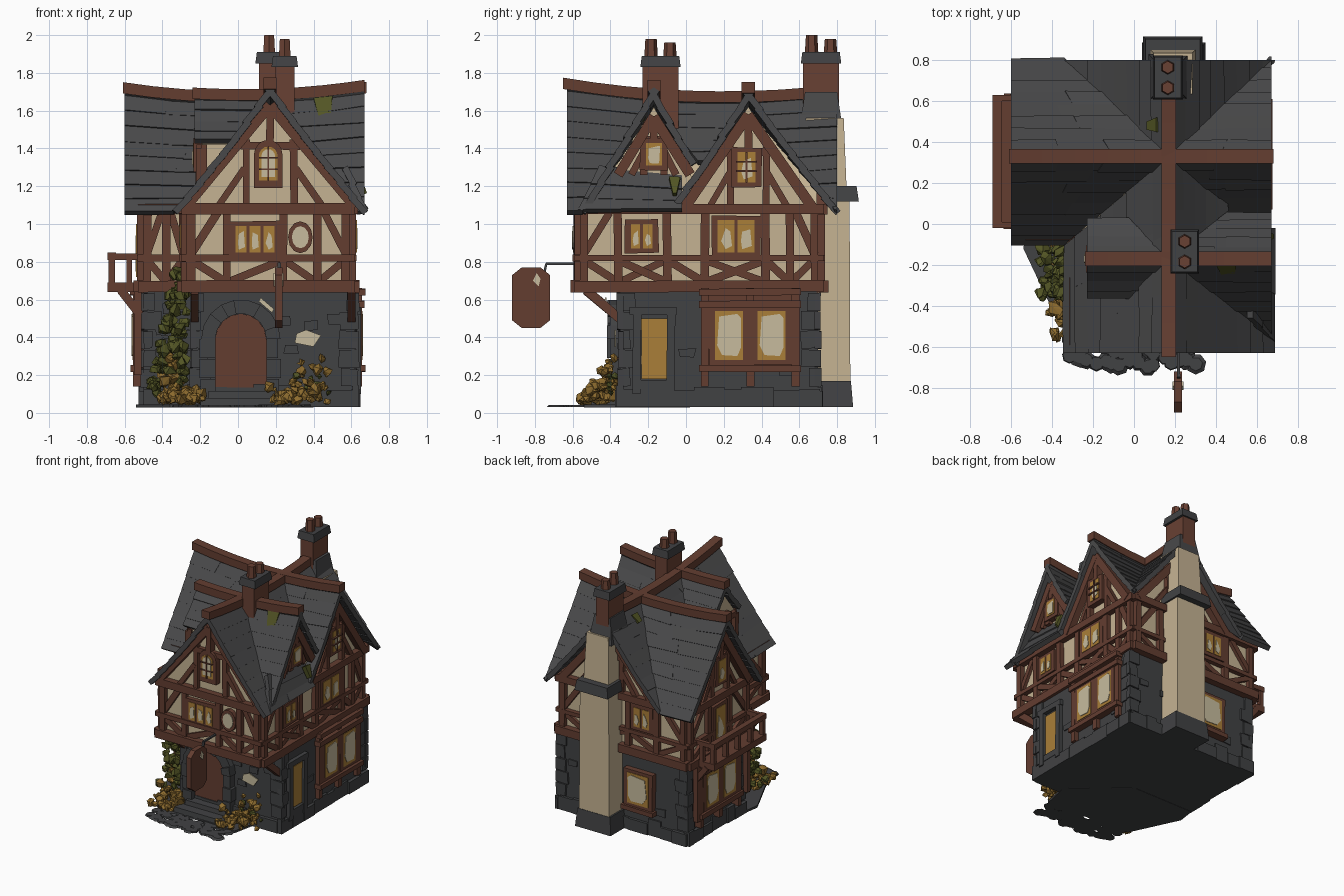
import bpy, bmesh, math, random
from mathutils import Vector, Matrix

if "Cube" in bpy.data.objects:
    bpy.data.objects.remove(bpy.data.objects["Cube"])
random.seed(7)
R = random.uniform

def mat(name, r, g, b):
    m = bpy.data.materials.new(name)
    m.diffuse_color = (r, g, b, 1)
    m.use_nodes = True
    m.node_tree.nodes["Principled BSDF"].inputs["Base Color"].default_value = m.diffuse_color
    return m
SLATE = mat('slate', .066, .066, .068)
STONE = mat('stone', .053, .054, .057)
WOOD = mat('timber', .125, .047, .03)
BRICK = mat('brick', .14, .052, .033)
PLASTER = mat('plaster', .56, .45, .29)
AMBER = mat('amber_glass', .4, .21, .04)
PALE = mat('pale_glass', .57, .5, .34)
GREEN = mat('leaf_green', .085, .09, .018)
DRY = mat('dry_leaf', .27, .15, .028)

parts = {}
def part(name, m):
    return parts.setdefault(name, (bmesh.new(), m))[0]

def solid(name, m, low, high):
    bm, n = part(name, m), len(low)
    v = [bm.verts.new(p) for p in list(low) + list(high)]
    bm.faces.new(v[:n]); bm.faces.new(v[n:])
    for i in range(n):
        j = (i + 1) % n
        bm.faces.new((v[i], v[j], v[n + j], v[n + i]))

def face(axis, pos, s=1):
    # maps wall coordinates (u, z, depth) into space
    return (lambda u, z, d: (u, pos + s * d, z)) if axis == 'y' else (lambda u, z, d: (pos + s * d, u, z))

def prism(name, m, f, pts, d0, d1):
    solid(name, m, [f(u, z, d0) for u, z in pts], [f(u, z, d1) for u, z in pts])

def rect(name, m, f, u0, u1, z0, z1, d0, d1, j=0):
    prism(name, m, f, [(u + R(-j, j), z + R(-j, j)) for u, z in ((u0, z0), (u1, z0), (u1, z1), (u0, z1))], d0, d1)

def box(name, m, x0, x1, y0, y1, z0, z1, t=0):
    solid(name, m, [(x0, y0, z0), (x1, y0, z0), (x1, y1, z0), (x0, y1, z0)],
          [(x0 + t, y0 + t, z1), (x1 - t, y0 + t, z1), (x1 - t, y1 - t, z1), (x0 + t, y1 - t, z1)])

def beam(f, a, b, w=.045, d0=-.01, d1=.03, name='timber_frame', m=WOOD):
    a, b = Vector(a), Vector(b)
    n = Vector((a.y - b.y, b.x - a.x)).normalized() * w / 2
    k, l = R(.85, 1.15), R(.85, 1.15)
    prism(name, m, f, [a + n * k, b + n * l, b - n * k, a - n * l], d0, d1 + R(0, .006))

def window(f, u0, u1, z0, z1, n=2, d=0, big=False):
    rect('window_frames', WOOD, f, u0 - .025, u1 + .025, z0 - .025, z1 + .025, d - .02, d + .035, .004)
    w = (u1 - u0) / n
    for i in range(n):
        a, b = u0 + i * w + .008, u0 + (i + 1) * w - .008
        rect('amber_panes', AMBER, f, a, b, z0, z1, d + .03, d + .039)
        k, h = b - a, z1 - z0
        if big:  # clear glass with amber corners
            prism('pale_panes', PALE, f, [(a + k * .25, z0 + h * .1), (a + k * .8, z0 + h * .08), (b - .012, z0 + h * .25), (b - .01, z1 - h * .15),
                  (a + k * .8, z1 - .016), (a + k * .15, z1 - .03), (a + .012, z0 + h * .3)], d + .036, d + .043)
        else:
            q = R(.25, .5)
            prism('pale_panes', PALE, f, [(a + k * q, z0 + h * .1), (b - k * .15, z0 + h * .2), (b - k * .25, z0 + h * R(.5, .85)),
                  (a + k * q, z0 + h * R(.55, .8)), (a + k * .2, z0 + h * .35)], d + .036, d + .043)

def timber(f, u0, u1, posts, cross=()):
    # sill, rail, plate, posts, braces below and struts at the corners
    for z, w, d in ((.67, .06, .05), (.82, .035, .035), (1.08, .055, .045)):
        beam(f, (u0 - .03, z), (u1 + .03, z), w, -.01, d)
    for u in posts:
        beam(f, (u, .67), (u, 1.09))
    for i, (a, b) in enumerate(zip(posts, posts[1:])):
        if i in cross or i % 2:
            beam(f, (a, .69), (b, .81), .04, 0, .02)
        if i in cross or not i % 2:
            beam(f, (a, .81), (b, .69), .04, 0, .024)
    for a, b in ((posts[0], posts[1]), (posts[-1], posts[-2])):
        beam(f, (a, .84), (a + (b - a) * .75, 1.06), .04, 0, .022)

def gable(f, c, h, zb=1.09, zt=1.6):
    for s in (-1, 1):
        beam(f, (c + s * h, zb), (c, zt), .055, -.01, .05)
        beam(f, (c + s * h * .62, zb), (c + s * h * .3, zb + (zt - zb) * .38), .035)
        beam(f, (c + s * h * .28, zb), (c + s * h * .28, zb + (zt - zb) * .66), .04)
    beam(f, (c - h * .35, zb + (zt - zb) * .6), (c + h * .35, zb + (zt - zb) * .6), .04)
    beam(f, (c, zb + (zt - zb) * .6), (c, zt), .04, -.01, .05)

# roof: overlapping slate courses with sagging ridges
def sag(x, y):
    return .12 * (x - .03) ** 2 + .1 * (y - .2) ** 2

def slope(r0, r1, e0, e1, rows=8, name='slate_roof', m=SLATE, lift=0):
    r0, r1, e0, e1 = map(Vector, (r0, r1, e0, e1))
    n = (r1 - r0).cross((e0 + e1) / 2 - r0).normalized()
    n = -n if n.z < 0 else n
    def P(u, t, up):
        p = r0.lerp(r1, u).lerp(e0.lerp(e1, u), t)
        p.z += sag(p.x, p.y) * (1 - t) - .015 * math.sin(math.pi * min(t, 1))
        return p + n * (up + lift)
    for i in range(rows):
        t0, t1 = i / rows, (i + 1.2) / rows if i < rows - 1 else 1.01
        k = max(1, int((r1 - r0).lerp(e1 - e0, t0).length / .25))
        cuts = [0] + [(q + R(-.25, .25)) / k for q in range(1, k)] + [1]
        for a, b in zip(cuts, cuts[1:]):
            g = R(.003, .012)
            top = [P(a, t0, 0), P(b, t0, 0), P(b, t1 + R(0, .015), g), P(a, t1 + R(0, .015), g)]
            solid(name, m, [p - n * .035 for p in top], top)

Z, E, X, YB, YA = 1.66, 1.08, .17, .33, -.17
slope((X, -.63, Z), (X, YB, Z), (-.33, -.63, E), (-.33, -.1, E))
slope((X, YB, Z), (X, .8, Z), (-.33, .78, E), (-.33, .8, E))
slope((X, -.63, Z), (X, YA, Z), (.67, -.63, E), (.67, -.54, E))
slope((X, YA, Z), (X, YB, Z), (.45, .06, 1.335), (.45, .1, 1.335), 5)
slope((X, YB, Z), (X, .8, Z), (.67, .78, E), (.67, .8, E))
for y in (-.09, .8):
    slope((-.6, YB, Z), (X, YB, Z), (-.6, y, E), (-.33, y, E))
slope((X, YB, Z), (.67, YB, Z), (.65, .8, E), (.67, .8, E))
slope((X, YB, Z), (.67, YB, Z), (X, -.05, E + .05), (.67, -.05, E + .05))
slope((X, YA, Z), (.67, YA, Z), (.62, -.55, E), (.67, -.55, E))
slope((X, YA, Z), (.67, YA, Z), (X, .05, 1.33), (.67, .05, 1.33), 5)
slope((.58, -.46, 1.23), (.58, -.02, 1.23), (.68, -.57, E), (.68, -.02, E), 3)
for y in (-.36, .02):
    slope((-.23, YA, Z), (X, YA, Z), (-.23, y, 1.45), (-.02, y, 1.45), 4)
slope((.4, -.19, 1.63), (.5, -.19, 1.63), (.43, -.24, 1.55), (.49, -.24, 1.55), 1, 'roof_moss', GREEN, .012)
slope((.12, .45, 1.6), (.12, .52, 1.6), (.08, .46, 1.55), (.08, .5, 1.55), 1, 'roof_moss', GREEN, .015)
slope((.63, -.09, 1.19), (.63, -.03, 1.19), (.65, -.07, 1.15), (.65, -.05, 1.15), 1, 'roof_moss', GREEN, .025)

# ridge beams
def ridge(f, a, b, h):
    us = [a + (b - a) * i / 8 for i in range(9)]
    prism('ridge_beams', WOOD, f, [(u, Z - .02 + h(u)) for u in us] + [(u, Z + .04 + h(u)) for u in us[::-1]], -.035, .035)
ridge(face('x', X), -.65, .66, lambda u: sag(X, u))
ridge(face('y', YB), -.61, .68, lambda u: sag(u, YB))
ridge(face('y', YA), -.24, .67, lambda u: sag(u, YA))

# plaster upper storey and gables
prism('upper_walls', PLASTER, face('y', 0), [(-.27, .65), (.59, .65), (.59, 1.09), (X, 1.62), (-.27, 1.09)], -.56, .7)
prism('upper_walls', PLASTER, face('x', 0), [(-.03, .65), (.7, .65), (.7, 1.09), (YB, 1.62), (-.03, 1.09)], -.5, .589)
prism('upper_walls', PLASTER, face('x', 0), [(-.5, 1), (.03, 1), (.03, 1.25), (YA, 1.62), (-.5, 1.07)], X, .588)
prism('dormer_walls', PLASTER, face('x', 0), [(-.33, 1.15), (-.01, 1.15), (-.01, 1.42), (YA, 1.62), (-.33, 1.42)], -.19, X)

F, B = face('y', -.56, -1), face('y', .7)
EA, W, W2, D = face('x', .59), face('x', -.5, -1), face('x', -.27, -1), face('x', -.19, -1)
timber(F, -.27, .59, [-.25, -.06, .24, .42, .57])
timber(B, -.5, .59, [-.48, -.25, 0, .36, .57])
timber(EA, -.56, .7, [-.54, -.36, -.1, .1, .42, .55, .68], (1, 3))
timber(W, -.03, .7, [-.01, .2, .46, .68])
timber(W2, -.56, -.03, [-.54, -.3, -.05])
timber(face('y', -.03, -1), -.5, -.27, [-.48, -.38, -.29])
gable(F, X, .45, 1.09, 1.63)
gable(B, X, .41, 1.08, 1.56)
gable(EA, YB, .34, 1.08, 1.58)
gable(W, YB, .34, 1.08, 1.58)
gable(EA, YA, .19, 1.26, 1.57)
for y in (-.32, -.02):
    beam(D, (y, 1.2), (y, 1.4))
beam(D, (-.32, 1.4), (-.02, 1.4))
DF = face('y', -.33, -1)
beam(DF, (-.18, 1.24), (-.18, 1.42), .03, 0, .015)

# windows
window(F, -.02, .2, .85, .99, 3)
window(EA, -.3, -.17, .87, 1.0, 2)
window(EA, .16, .37, .85, 1.02, 2)
window(EA, .265, .375, 1.22, 1.38, 1, .01)
for z in (1.28, 1.33):
    beam(EA, (.265, z), (.375, z), .01, .04, .057, 'window_bars')
beam(EA, (.32, 1.22), (.32, 1.38), .01, .04, .057, 'window_bars')
window(EA, -.22, -.12, 1.31, 1.43, 1, .01, True)
window(D, -.21, -.13, 1.3, 1.43, 1, .01)
window(W, .27, .4, .72, 1.0, 1)
window(W, .28, .38, 1.2, 1.37, 1, .01)
window(B, -.2, -.05, .87, 1.02, 2)
window(W2, -.24, -.12, .87, 1.0, 2)

def arch(c, h, z0, zs, n=8):
    return [(c - h, z0), (c + h, z0)] + [(c + h * math.cos(math.pi * i / n), zs + h * math.sin(math.pi * i / n)) for i in range(n + 1)]
prism('gable_window_frame', WOOD, F, arch(X - .01, .075, 1.19, 1.37), 0, .05)
prism('gable_window_amber', AMBER, F, arch(X - .01, .05, 1.23, 1.36), .045, .055)
prism('gable_window_pale', PALE, F, arch(X - .01, .036, 1.25, 1.36), .05, .06)
for z in (1.29, 1.35):
    beam(F, (.11, z), (.21, z), .008, .05, .065, 'window_bars')
beam(F, (.16, 1.23), (.16, 1.41), .008, .05, .065, 'window_bars')
def disc(c, z, r):
    return [(c + r * math.cos(i * math.pi / 6), z + r * 1.3 * math.sin(i * math.pi / 6)) for i in range(12)]
prism('round_window_frame', WOOD, F, disc(.33, .93, .065), 0, .035)
prism('round_window_pane', PALE, F, disc(.33, .93, .045), .03, .04)

# stone ground floor with plinth, corner blocks and rough courses
GF, GE, GW, GB = face('y', -.35, -1), face('x', .62), face('x', -.5, -1), face('y', .7)
G2 = face('x', -.24, -1)
box('stone_base', STONE, -.24, .62, -.35, .7, .03, .66)
box('stone_base', STONE, -.5, .62, 0, .7, .03, .66)
for f, a, b in ((GF, -.25, .64), (GE, -.36, .71), (GW, -.01, .71), (GB, -.51, .64), (G2, -.36, 0), (face('y', 0, -1), -.5, -.24)):
    u = a
    while u < b - .02:
        v = min(b, u + R(.08, .18))
        rect('plinth_stones', STONE, f, u, v, .03, R(.11, .16), -.02, R(.012, .028))
        u = v
    for s, u in ((1, a), (-1, b)):
        for k in range(5):
            rect('corner_stones', STONE, f, *sorted((u, u + s * R(.05, .11))), .14 + k * .1, .235 + k * .1, -.02, R(.008, .018), .005)
    for k in range(6):
        u, z = R(a + .05, b - .15), R(.18, .55)
        rect('wall_stones', STONE, f, u, u + R(.06, .1), z, z + .05, -.01, .008, .008)

# arched front door, surround and steps
cx = .015
prism('front_door', WOOD, GF, arch(cx, .135, .1, .39), 0, .015)
for i in range(9):
    a, b = math.pi * i / 9, math.pi * (i + 1) / 9
    q = [(cx + r * math.cos(t), .39 + r * math.sin(t)) for r, t in ((.135, a), (.21, a), (.21, b), (.135, b))]
    prism('door_surround', STONE, GF, q, -.01, R(.05, .07))
for s in (-1, 1):
    for k in range(3):
        rect('door_surround', STONE, GF, *sorted((cx + s * .135, cx + s * R(.195, .22))), .08 + k * .105, .18 + k * .105, -.01, R(.05, .07))
box('steps', STONE, -.2, .24, -.52, -.34, .03, .08, .005)
box('steps', STONE, -.16, .2, -.44, -.34, .07, .115, .005)
prism('wall_notice', PALE, GF, [(.3, .37), (.4, .35), (.44, .41), (.36, .44), (.31, .42)], .02, .029)
prism('wall_notice', PALE, GF, [(.11, .59), (.18, .53), (.19, .55), (.12, .61)], .07, .078)
for u in (-.23, .6):
    beam(face('x', u), (-.35, .5), (-.53, .65), .05, -.02, .02, 'jetty_brackets')

# side door
rect('side_door', AMBER, GE, -.235, -.1, .18, .5, 0, .012)
for a, b in (((-.26, .1), (-.26, .56)), ((-.08, .1), (-.08, .56)), ((-.3, .54), (-.05, .54)), ((-.27, .15), (-.07, .15))):
    beam(GE, a, b, .045, -.01, .025, 'side_door_surround', STONE)

# bay windows on both sides, rear window
for f, a, b, d in ((GE, .1, .58, .0), (GW, .12, .58, .02)):
    rect('bay_frame', WOOD, f, a, b, .24, .66, -.02, d + .012, .004)
    for u in (a, (a + b) / 2, b):
        beam(f, (u, .14), (u, .66), .04, -.01, d + .03, 'bay_frame')
    for z in (.235, .575, .64):
        beam(f, (a - .03, z), (b + .03, z), .035, -.01, d + .05, 'bay_frame')
    for u in (a + .045, (a + b) / 2 + .03):
        window(f, u, u + .165, .28, .54, 1, d, True)
window(GB, -.2, .0, .26, .5, 1, .01, True)
beam(GB, (-.24, .22), (.04, .22), .035, 0, .06)

# side balcony
box('balcony_deck', WOOD, -.69, -.49, -.02, .63, .64, .69)
box('balcony_rail', WOOD, -.69, -.645, -.02, .63, .81, .85)
for y in (-.02, .6):
    box('balcony_rail', WOOD, -.69, -.5, y, y + .03, .81, .845)
for i in range(5):
    y = -.015 + i * .153
    box('balcony_posts', WOOD, -.685, -.65, y, y + .03, .68, .82)
for y in (-.02, .6):
    box('balcony_posts', WOOD, -.59, -.56, y, y + .03, .68, .82)
    beam(face('y', y + .015), (-.52, .52), (-.62, .65), .045, -.02, .02, 'balcony_brackets')
    box('balcony_props', WOOD, -.55, -.51, y, y + .04, .2, .65)

# chimneys
def chimney(x0, x1, y0, y1, z0, zc):
    box('chimney_stacks', BRICK, x0, x1, y0, y1, z0, zc)
    box('chimney_caps', STONE, x0 - .018, x1 + .018, y0 - .012, y1 + .012, zc - .01, zc + .05, .008)
    for y, h in ((y0 + .045, .1), (y1 - .045, .08)):
        bmesh.ops.create_cone(part('chimney_pots', BRICK), cap_ends=True, segments=6, radius1=.036, radius2=.03,
                              depth=h, matrix=Matrix.Translation(((x0 + x1) / 2, y, zc + .04 + h / 2)))
chimney(.195, .3, -.23, -.04, 1.4, 1.84)
chimney(.11, .22, .62, .81, 1.5, 1.86)
box('chimney_saddle', SLATE, .07, .27, .6, .83, 1.5, 1.7, .03)
box('rear_flue_base', STONE, .04, .35, .68, .885, .03, .17, .012)
box('rear_flue', PLASTER, .065, .325, .66, .87, .15, 1.13, .004)
box('rear_flue_band', STONE, .045, .335, .66, .915, 1.12, 1.2, .012)
box('rear_flue_top', PLASTER, .08, .3, .62, .85, 1.19, 1.56, .015)

# hanging sign board
S = face('x', .215)
prism('sign_board', WOOD, S, [(-.92, .49), (-.87, .45), (-.77, .45), (-.72, .49), (-.72, .73), (-.77, .77), (-.87, .77), (-.92, .73)], -.02, .02)
for d in (-.026, .02):
    prism('sign_plaque', PALE, S, [(-.81, .7), (-.78, .67), (-.77, .71), (-.79, .74)], d, d + .006)
beam(S, (-.55, .79), (-.74, .79), .012, -.006, .006, 'sign_arm', STONE)
beam(S, (-.74, .79), (-.75, .74), .012, -.006, .006, 'sign_arm', STONE)

# climbing plant, dry bushes, ground patch and paving
def blob(name, m, x, y, z, r):
    g = bmesh.ops.create_icosphere(part(name, m), subdivisions=1, radius=r, matrix=Matrix.Translation((x, y, z)))
    for v in g['verts']:
        v.co += Vector((R(-r, r), R(-r, r), R(-r, r))) * .4
for i in range(110):
    t = R(0, 1)
    w = .15 * (1 - t) + .06
    blob('climbing_plant', GREEN, -.27 - R(0, w), R(-.36, -.12), .08 + t * .68, R(.02, .036))
for x0, x1, y0, y1, h, n in ((-.42, -.18, -.56, -.36, .16, 40), (.15, .3, -.56, -.4, .15, 22),
                             (.28, .48, -.54, -.36, .32, 44), (-.4, -.3, -.47, -.1, .45, 24)):
    for i in range(n):
        y = R(y0, y1)
        top = h * (.35 + .65 * (y - y0) / (y1 - y0))
        blob('dry_bushes', DRY, R(x0, x1), y, R(.06, max(top, .08)), R(.014, .034))
for i in range(10):
    blob('bush_leaves', GREEN, R(.28, .48), R(-.42, -.37), R(.08, .28), R(.012, .025))
patch = [(-.52, .02), (-.54, -.12), (-.36, -.5), (.35, -.54), (.4, -.3), (0, .02)]
solid('ground_patch', STONE, [(x, y, .028) for x, y in patch], [(x, y, .045) for x, y in patch])
for i in range(64):
    x = -.33 + .66 * (i % 16 + R(.2, .8)) / 16
    y = -.7 + (i // 16) * .07 + .14 * abs(x) + R(-.03, .03)
    bmesh.ops.create_cone(part('paving_stones', STONE), cap_ends=True, segments=7, radius1=R(.035, .055), radius2=.033,
                          depth=.012, matrix=Matrix.Translation((x, y, .036)) @ Matrix.Rotation(R(0, 6), 4, 'Z'))

for name, (bm, m) in parts.items():
    bmesh.ops.recalc_face_normals(bm, faces=bm.faces)
    me = bpy.data.meshes.new(name)
    bm.to_mesh(me)
    bm.free()
    me.materials.append(m)
    bpy.context.collection.objects.link(bpy.data.objects.new(name, me))
